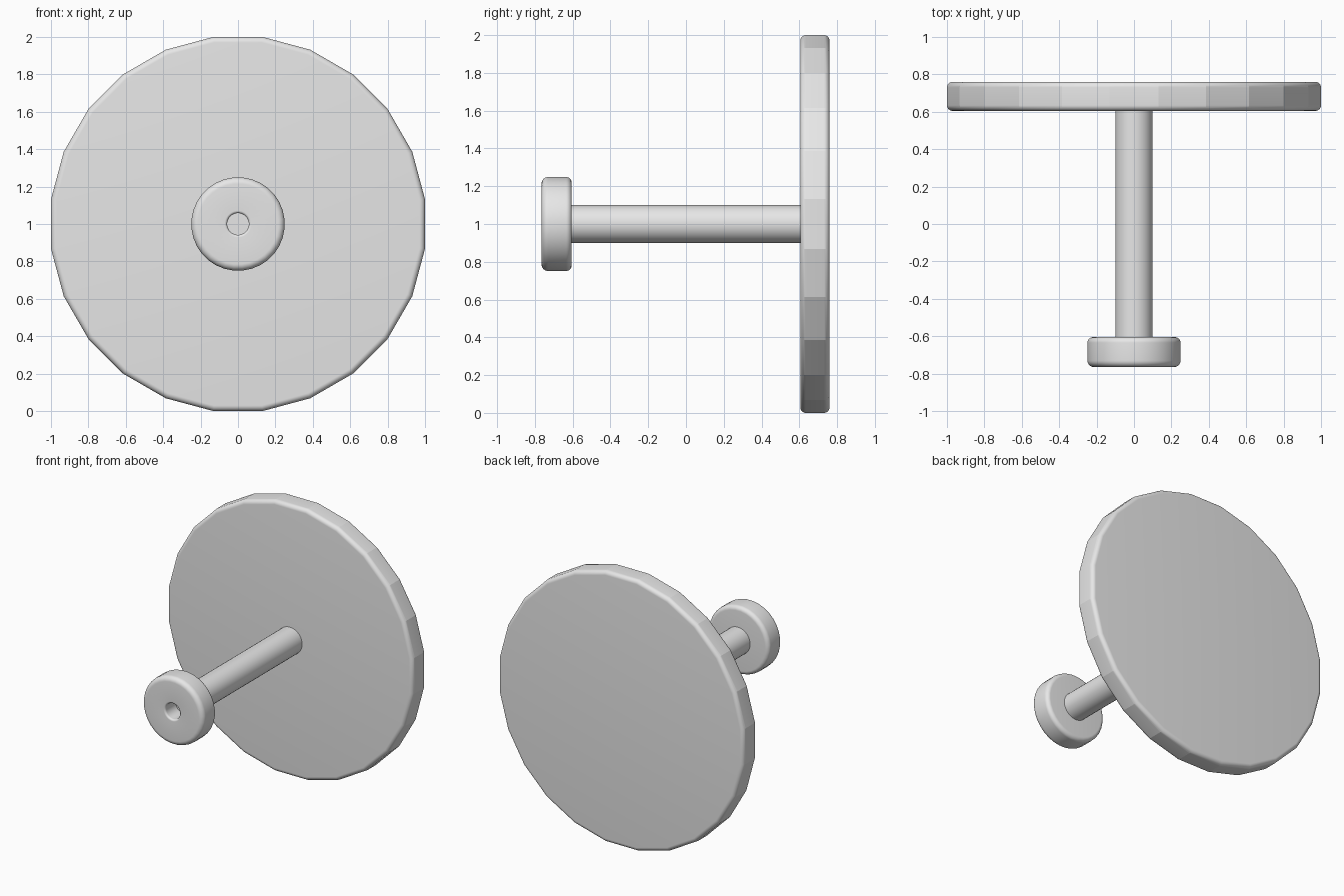
import bpy, bmesh, math

cube = bpy.data.objects.get("Cube")
if cube:
    bpy.data.objects.remove(cube, do_unlink=True)

# One plain grey material
GREY = (0.8, 0.8, 0.8, 1.0)
grey = bpy.data.materials.new("plain grey")
grey.use_nodes = True
grey.diffuse_color = GREY
grey.node_tree.nodes["Principled BSDF"].inputs["Base Color"].default_value = GREY

CENTRE_Z = 1.0


def rounded(points, steps=8):
    """Round profile corners: points are (radius, y, corner radius)."""
    out = []
    for i, (r, y, c) in enumerate(points):
        if c == 0:
            out.append((r, y))
            continue
        ends = []
        for q in (points[i - 1], points[i + 1]):
            d = math.hypot(q[0] - r, q[1] - y)
            ends.append((r + (q[0] - r) * c / d, y + (q[1] - y) * c / d))
        (ar, ay), (br, by) = ends
        cr, cy = ar + br - r, ay + by - y  # arc centre of a square corner
        for k in range(steps + 1):
            t = k / steps * math.pi / 2
            out.append((cr + (ar - cr) * math.cos(t) + (br - cr) * math.sin(t),
                        cy + (ay - cy) * math.cos(t) + (by - cy) * math.sin(t)))
    return out


def lathe(name, points, sides, smooth_angle):
    """Spin a profile around the front-to-back axis."""
    bm = bmesh.new()
    rings = []
    for r, y in rounded(points):
        if r == 0:
            rings.append([bm.verts.new((0, y, CENTRE_Z))] * sides)
            continue
        angles = [(i + 0.5) * math.tau / sides for i in range(sides)]
        rings.append([bm.verts.new((r * math.sin(a), y, CENTRE_Z + r * math.cos(a)))
                      for a in angles])
    for a, b in zip(rings, rings[1:]):
        for i in range(sides):
            j = (i + 1) % sides
            bm.faces.new(list(dict.fromkeys((a[i], a[j], b[j], b[i]))))
    bmesh.ops.recalc_face_normals(bm, faces=bm.faces)
    mesh = bpy.data.meshes.new(name)
    bm.to_mesh(mesh)
    bm.free()
    mesh.materials.append(grey)
    obj = bpy.data.objects.new(name, mesh)
    bpy.context.collection.objects.link(obj)
    bpy.ops.object.select_all(action='DESELECT')
    obj.select_set(True)
    bpy.context.view_layer.objects.active = obj
    bpy.ops.object.shade_smooth_by_angle(angle=math.radians(smooth_angle))
    return obj


# Large faceted disc at the back
R = 1 / math.cos(math.pi / 24)
lathe("disc", [(0, 0.605, 0), (R, 0.605, 0.03), (R, 0.76, 0.03), (0, 0.76, 0)], 24, 14)

# Round shaft joining disc and knob
lathe("shaft", [(0, -0.62, 0), (0.1, -0.62, 0), (0.1, 0.62, 0), (0, 0.62, 0)], 32, 30)

# Small knob at the front, with a round socket in its face
lathe("knob", [(0, -0.64, 0), (0.058, -0.64, 0), (0.058, -0.765, 0.014),
               (0.25, -0.765, 0.035), (0.25, -0.605, 0.03), (0, -0.605, 0)], 32, 30)
